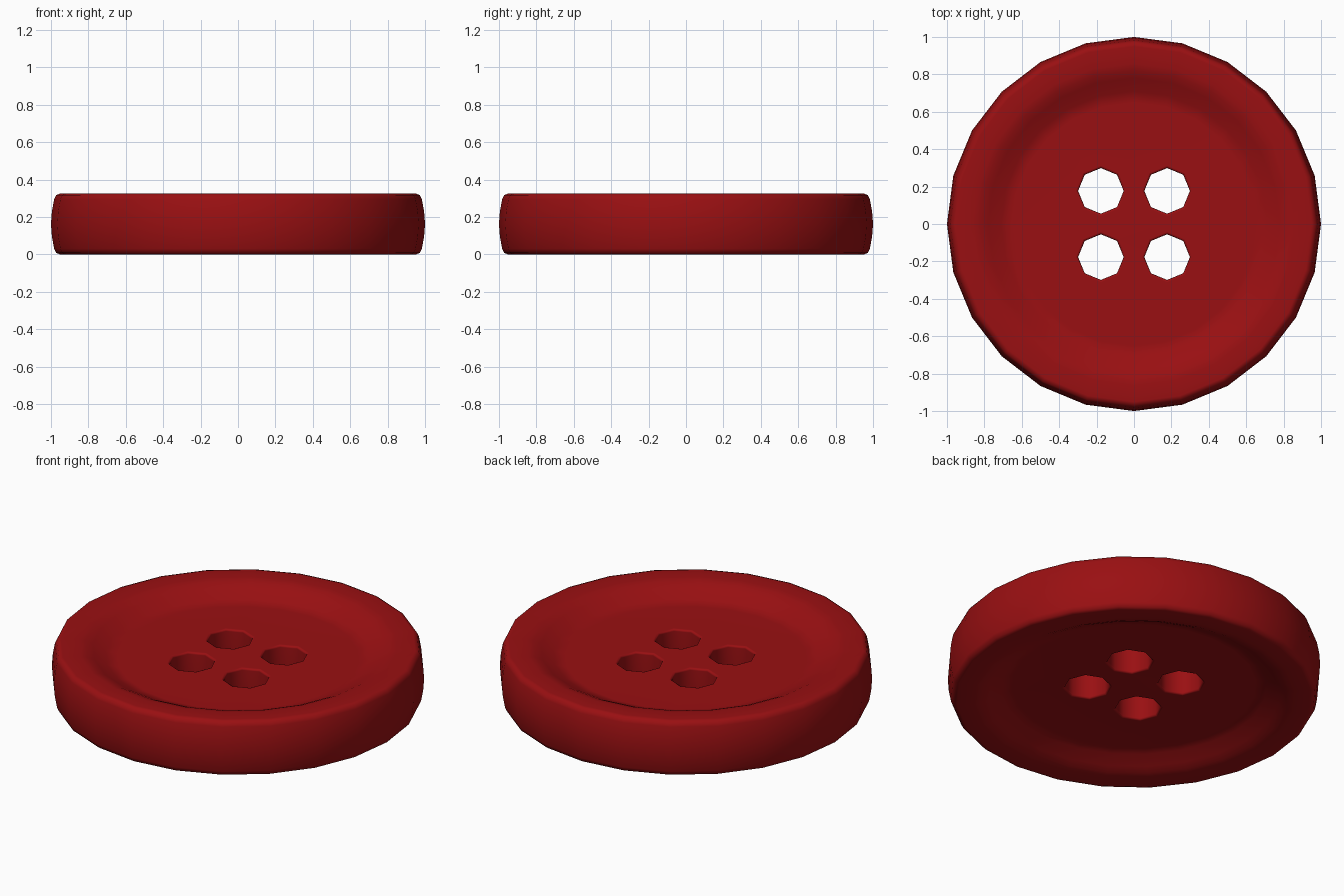
import bpy, bmesh, math
from mathutils import Matrix, Vector

cube = bpy.data.objects.get("Cube")
if cube:
    bpy.data.objects.remove(cube, do_unlink=True)

SIDES = 24
HEIGHT = 0.326
HOLE_POS, HOLE_RADIUS = 0.177, 0.122

red = bpy.data.materials.new("button_red")
red.use_nodes = True
red.diffuse_color = (0.32, 0.005, 0.006, 1)
red.node_tree.nodes["Principled BSDF"].inputs["Base Color"].default_value = red.diffuse_color


def add_object(name, bm):
    mesh = bpy.data.meshes.new(name)
    bmesh.ops.recalc_face_normals(bm, faces=bm.faces)
    bm.to_mesh(mesh)
    bm.free()
    obj = bpy.data.objects.new(name, mesh)
    bpy.context.collection.objects.link(obj)
    return obj


# Upper half of the section, from the dished floor out to the rim and side
half = [(0.65, 0.245), (0.71, 0.262), (0.78, 0.298), (0.82, 0.316), (0.86, 0.324),
        (0.95, HEIGHT), (0.972, 0.318), (0.983, 0.295), (0.995, 0.23)]
section = half + [(1.0, HEIGHT / 2)] + [(r, HEIGHT - z) for r, z in reversed(half)]

# Button body: turned section, with a flat floor on both faces
bm = bmesh.new()
rings = []
for r, z in section:
    rings.append([bm.verts.new((r * math.cos(a), r * math.sin(a), z))
                  for a in (math.tau * i / SIDES for i in range(SIDES))])
for low, high in zip(rings, rings[1:]):
    for i in range(SIDES):
        j = (i + 1) % SIDES
        bm.faces.new((low[i], low[j], high[j], high[i]))
bm.faces.new(rings[0])
bm.faces.new(rings[-1])
button = add_object("button", bm)
button.data.materials.append(red)

# Four eight-sided thread holes
bm = bmesh.new()
for x in (-HOLE_POS, HOLE_POS):
    for y in (-HOLE_POS, HOLE_POS):
        # aim a corner of each hole along +x
        made = bmesh.ops.create_cone(bm, cap_ends=True, segments=8, radius1=HOLE_RADIUS,
                                     radius2=HOLE_RADIUS, depth=1)
        bmesh.ops.translate(bm, verts=made["verts"], vec=Vector((x, y, HEIGHT / 2)))
cutter = add_object("hole_cutter", bm)
cutter.hide_render = True

cut = button.modifiers.new("thread_holes", "BOOLEAN")
cut.operation = "DIFFERENCE"
cut.solver = "EXACT"
cut.object = cutter

# Softened hole rims
soft = button.modifiers.new("hole_rims", "BEVEL")
soft.width = 0.012
soft.segments = 2
soft.limit_method = "ANGLE"
soft.angle_limit = math.radians(70)

bpy.ops.object.select_all(action="DESELECT")
bpy.context.view_layer.objects.active = button
button.select_set(True)
for name in [m.name for m in button.modifiers]:
    bpy.ops.object.modifier_apply(modifier=name)
bpy.data.objects.remove(cutter, do_unlink=True)

# Smooth all over, with the flat floors kept flat
bpy.ops.object.shade_smooth()
flat = button.modifiers.new("flat_floors", "WEIGHTED_NORMAL")
flat.keep_sharp = True
